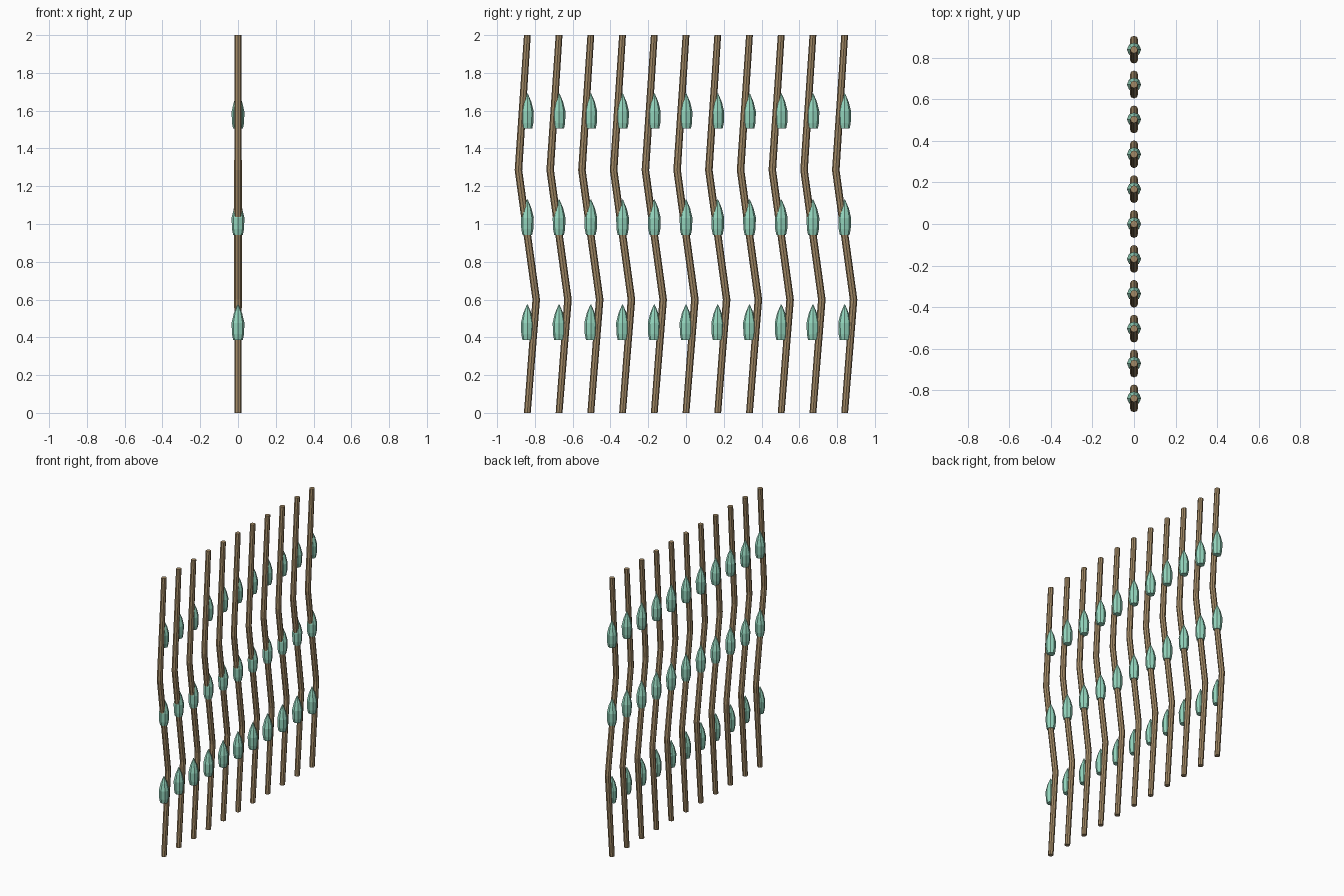
import bpy, bmesh, math

if "Cube" in bpy.data.objects:
    bpy.data.objects.remove(bpy.data.objects["Cube"])

COUNT, PITCH = 11, 0.168


def material(name, color):
    m = bpy.data.materials.new(name)
    m.diffuse_color = color
    m.use_nodes = True
    m.node_tree.nodes["Principled BSDF"].inputs["Base Color"].default_value = m.diffuse_color
    return m


def lathe(name, rings, sides, mat, location):
    """Skin horizontal rings given as (y offset, z, radius)."""
    bm = bmesh.new()
    loops = []
    for dy, z, r in rings:
        loops.append([bm.verts.new((r * math.cos(2 * math.pi * i / sides),
                                    dy + r * math.sin(2 * math.pi * i / sides), z))
                      for i in range(sides)])
    for a, b in zip(loops, loops[1:]):
        for i in range(sides):
            j = (i + 1) % sides
            bm.faces.new((a[i], a[j], b[j], b[i]))
    bm.faces.new(loops[0][::-1])
    bm.faces.new(loops[-1])
    me = bpy.data.meshes.new(name)
    bm.to_mesh(me)
    bm.free()
    me.materials.append(mat)
    ob = bpy.data.objects.new(name, me)
    ob.location = location
    bpy.context.collection.objects.link(ob)
    return ob


wood = material("strand_brown", (0.36, 0.25, 0.13, 1))
green = material("bud_green", (0.30, 0.68, 0.52, 1))

# Bent strand path and pointed bud profile
strand = [(0, 0, 0.018), (0.047, 0.6, 0.02), (-0.047, 1.285, 0.02), (0, 2, 0.018)]
bud = [(0, 0, 0.026), (0, 0.03, 0.032), (0, 0.09, 0.034), (0, 0.14, 0.022), (0, 0.187, 0.002)]

# Row of hanging strands, each with three buds
for k in range(COUNT):
    y = (k - (COUNT - 1) / 2) * PITCH
    lathe("strand", strand, 8, wood, (0, y, 0))
    for z in (0.387, 0.943, 1.505):
        lathe("bud", bud, 8, green, (0, y, z))
